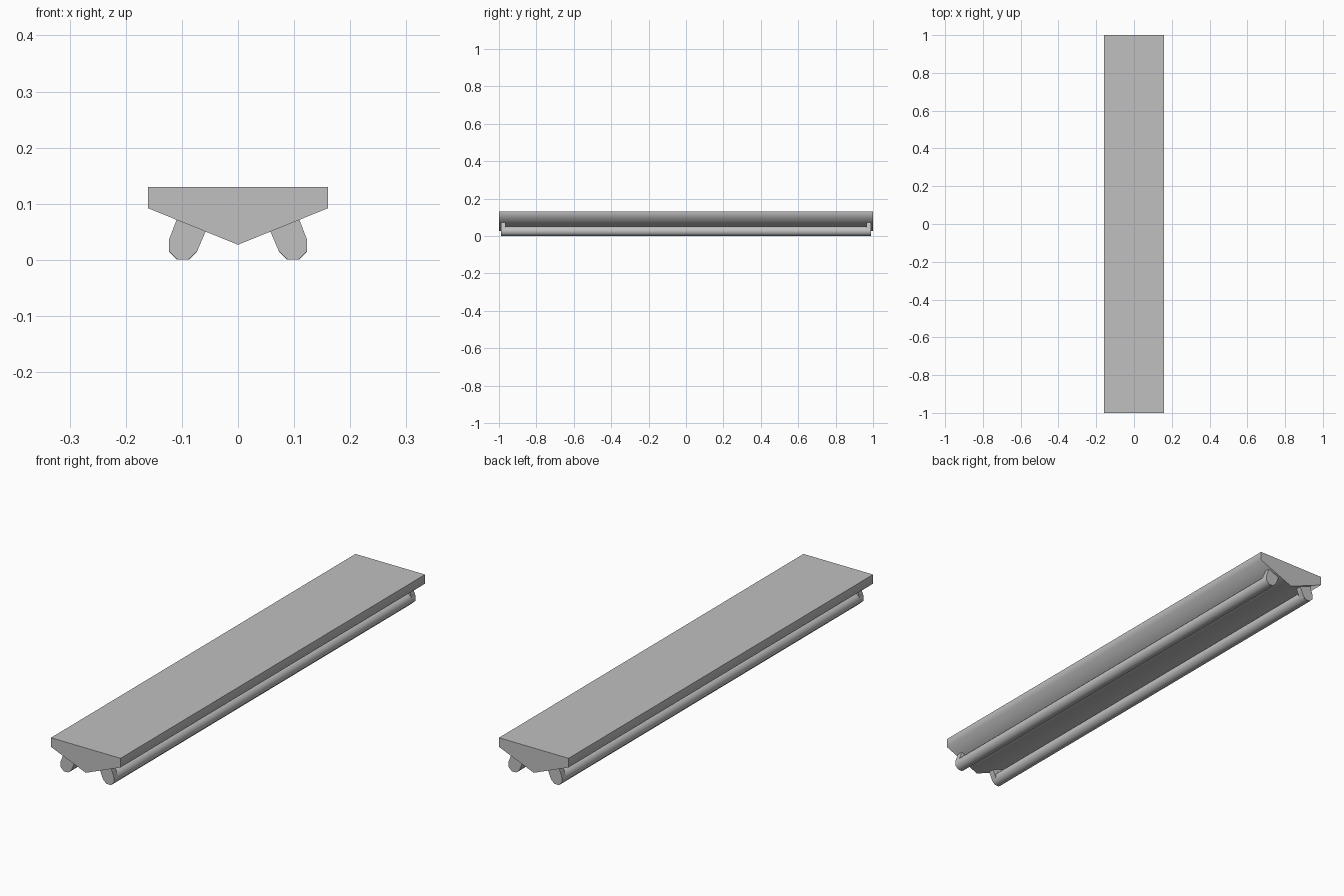
import bpy
import bmesh
import math

cube = bpy.data.objects.get("Cube")
if cube:
    bpy.data.objects.remove(cube, do_unlink=True)

grey = bpy.data.materials.new("mid_grey")
grey.use_nodes = True
grey.diffuse_color = (0.53, 0.53, 0.53, 1)
grey.node_tree.nodes["Principled BSDF"].inputs["Base Color"].default_value = grey.diffuse_color


def extrude_profile(name, profile, y0, y1):
    """Extrude an (x, z) outline along y, with smooth sides and sharp ends."""
    mesh = bpy.data.meshes.new(name)
    bm = bmesh.new()
    face = bm.faces.new([bm.verts.new((x, y0, z)) for x, z in profile])
    ext = bmesh.ops.extrude_face_region(bm, geom=[face])
    moved = [g for g in ext["geom"] if isinstance(g, bmesh.types.BMVert)]
    bmesh.ops.translate(bm, verts=moved, vec=(0, y1 - y0, 0))
    bmesh.ops.recalc_face_normals(bm, faces=bm.faces)
    bm.to_mesh(mesh)
    bm.free()
    mesh.materials.append(grey)
    obj = bpy.data.objects.new(name, mesh)
    bpy.context.collection.objects.link(obj)
    bpy.ops.object.select_all(action="DESELECT")
    obj.select_set(True)
    bpy.context.view_layer.objects.active = obj
    bpy.ops.object.shade_smooth_by_angle(angle=math.radians(75))
    return obj


# Housing: flat top, short sides, shallow V underneath
extrude_profile("housing", [(-0.16, 0.13), (0.16, 0.13), (0.16, 0.092),
                            (0, 0.027), (-0.16, 0.092)], -1, 1)

# Octagonal tube outline, flat at the bottom
CX, CZ, R = 0.098, 0.0255, 0.0272
octagon = [(CX + R * math.cos(math.radians(22.5 + 45 * i)),
            CZ + R * math.sin(math.radians(22.5 + 45 * i))) for i in range(8)]

# Socket outline: hugs the tube below, meets the sloped housing above
socket = [(0.107, 0.078), (0.123, 0.036), (0.123, 0.015), (0.108, 0.001),
          (0.088, 0.001), (0.073, 0.015), (0.058, 0.05), (0.055, 0.057)]

# Tubes and end sockets on both sides
for side, s in (("left", 1), ("right", -1)):
    extrude_profile(side + "_tube", [(s * x, z) for x, z in octagon], -0.985, 0.985)
    for end, e in (("front", -1), ("back", 1)):
        extrude_profile(f"{side}_{end}_socket", [(s * x, z) for x, z in socket],
                        e * 0.965, e * 0.99)
